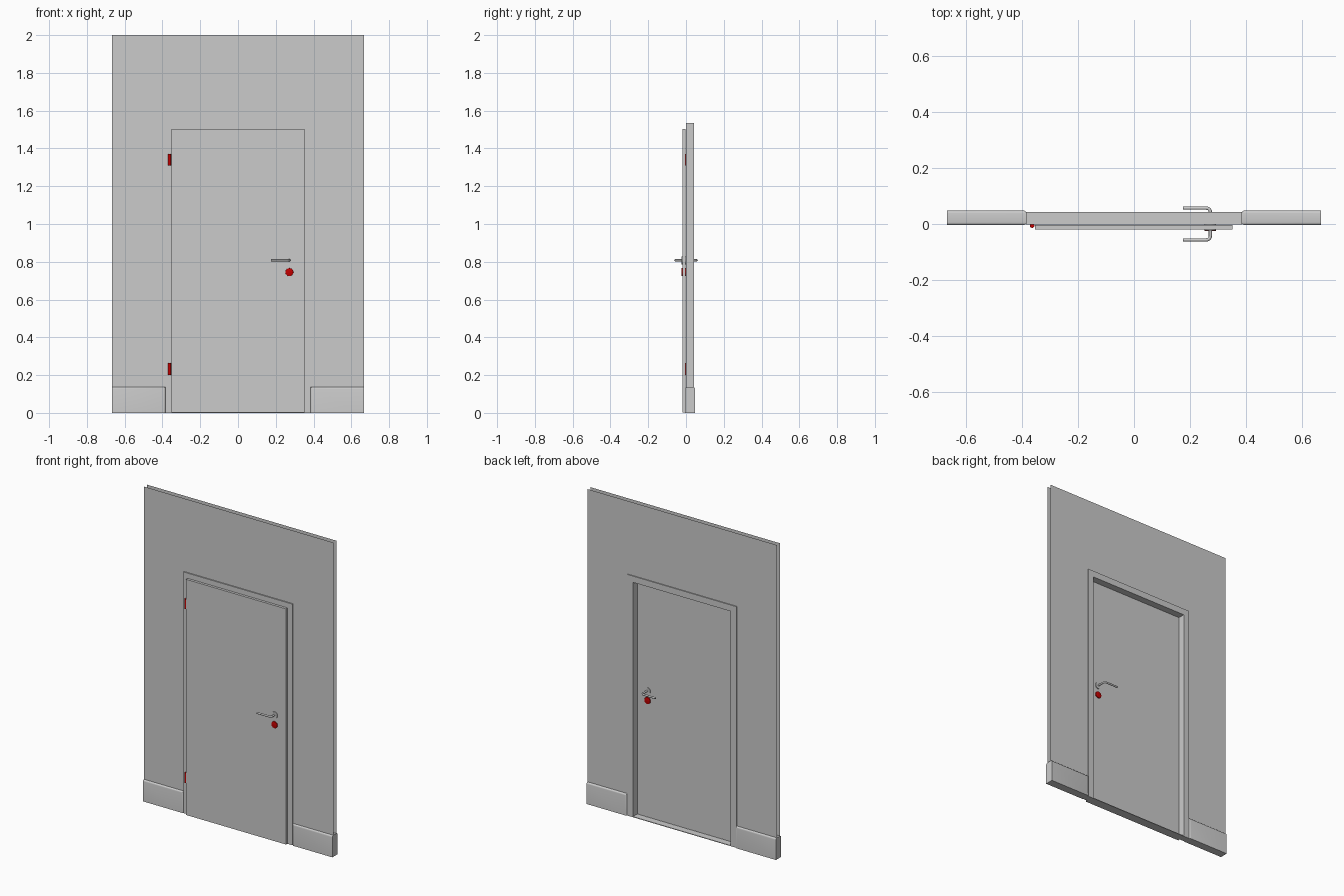
import bpy, bmesh, math
from mathutils import Matrix

if "Cube" in bpy.data.objects:
    bpy.data.objects.remove(bpy.data.objects["Cube"])

HALF_W, TOP = 0.667, 2.0          # wall extents
FRAME_W, FRAME_TOP = 0.384, 1.535  # frame outer size
FRAME_Y0, FRAME_Y1 = -0.001, 0.043
DOOR_Y0, DOOR_Y1 = -0.019, -0.003
HANDLE_X = 0.272

red = bpy.data.materials.new("red")
red.diffuse_color = (0.55, 0.0, 0.0, 1)
red.use_nodes = True
red.node_tree.nodes["Principled BSDF"].inputs["Base Color"].default_value = red.diffuse_color


def add_object(name, bm, mat=None):
    me = bpy.data.meshes.new(name)
    bmesh.ops.recalc_face_normals(bm, faces=bm.faces)
    bm.to_mesh(me)
    bm.free()
    ob = bpy.data.objects.new(name, me)
    bpy.context.collection.objects.link(ob)
    if mat:
        me.materials.append(mat)
    return ob


def box_bm(x0, x1, y0, y1, z0, z1):
    bm = bmesh.new()
    m = Matrix.Translation(((x0 + x1) / 2, (y0 + y1) / 2, (z0 + z1) / 2)) \
        @ Matrix.Diagonal((x1 - x0, y1 - y0, z1 - z0, 1))
    bmesh.ops.create_cube(bm, size=1, matrix=m)
    return bm


def arch_face(bm, out_w, out_t, in_w, in_t, y):
    pts = [(-out_w, 0), (-in_w, 0), (-in_w, in_t), (in_w, in_t),
           (in_w, 0), (out_w, 0), (out_w, out_t), (-out_w, out_t)]
    return bm.faces.new([bm.verts.new((x, y, z)) for x, z in pts])


def smooth(ob, angle=35):
    bpy.ops.object.select_all(action='DESELECT')
    ob.select_set(True)
    bpy.context.view_layer.objects.active = ob
    bpy.ops.object.shade_smooth_by_angle(angle=math.radians(angle))


def cylinder(name, loc, r, depth, axis, mat=None, chamfer=0.0):
    bm = bmesh.new()
    rot = Matrix.Rotation(math.pi / 2, 4, 'X') if axis == 'Y' else Matrix()
    bmesh.ops.create_cone(bm, cap_ends=True, segments=32, radius1=r, radius2=r,
                          depth=depth, matrix=Matrix.Translation(loc) @ rot)
    if chamfer:
        rims = [e for e in bm.edges if any(len(f.verts) > 4 for f in e.link_faces)]
        bmesh.ops.bevel(bm, geom=rims, offset=chamfer, segments=2, affect='EDGES', profile=0.5)
    ob = add_object(name, bm, mat)
    smooth(ob)
    return ob


# Wall: two open sheets, front and back
for name, y, flip in (("wall_front", 0.006, False), ("wall_back", 0.037, True)):
    bm = bmesh.new()
    arch_face(bm, HALF_W, TOP, FRAME_W - 0.004, FRAME_TOP - 0.004, y)
    ob = add_object(name, bm)
    n = ob.data.polygons[0].normal.y
    if (n > 0) != flip:
        ob.data.flip_normals()

# Door frame
bm = bmesh.new()
face = arch_face(bm, FRAME_W, FRAME_TOP, 0.344, 1.495, FRAME_Y0)
ext = bmesh.ops.extrude_face_region(bm, geom=[face], use_keep_orig=True)
for v in [g for g in ext["geom"] if isinstance(g, bmesh.types.BMVert)]:
    v.co.y = FRAME_Y1
add_object("door_frame", bm)

# Thin threshold and door leaf
add_object("threshold", box_bm(-0.344, 0.344, FRAME_Y0, FRAME_Y1, 0, 0.004))
add_object("door_leaf", box_bm(-0.353, 0.351, DOOR_Y0, DOOR_Y1, 0.003, 1.503))

# Skirting boards with rounded top and inner edges
for side, s in (("left", -1), ("right", 1)):
    x0, x1 = sorted((s * HALF_W, s * FRAME_W))
    bm = box_bm(x0, x1, -0.004, 0.048, 0, 0.137)
    edges = []
    for e in bm.edges:
        a, b = (v.co for v in e.verts)
        along_top = min(a.z, b.z) > 0.1 and abs(a.y - b.y) < 1e-4
        inner = abs(abs(a.x) - FRAME_W) < 1e-4 and abs(a.z - b.z) > 0.1
        if along_top or inner:
            edges.append(e)
    bmesh.ops.bevel(bm, geom=edges, offset=0.01, segments=4, affect='EDGES', profile=0.5)
    smooth(add_object("skirting_" + side, bm))

# Hinges
for name, z in (("hinge_upper", 1.34), ("hinge_lower", 0.233)):
    cylinder(name, (-0.363, -0.006, z), 0.008, 0.063, 'Z', red)

# Handle sets: rosette, lever and red lock cover on each face
for side, base, d in (("front", DOOR_Y0, -1), ("back", DOOR_Y1, 1)):
    cylinder("rosette_" + side, (HANDLE_X, base + d * 0.002, 0.807), 0.021, 0.006, 'Y')
    cylinder("lock_cover_" + side, (HANDLE_X, base + d * 0.002, 0.745), 0.021, 0.008, 'Y',
             red, 0.002)
    end = d * 0.0567
    r = 0.014
    path = [(HANDLE_X, base)]
    for i in range(7):
        t = math.radians(15 * i)
        path.append((HANDLE_X - r + r * math.cos(t), end - d * r + d * r * math.sin(t)))
    path.append((0.174, end))
    cu = bpy.data.curves.new("lever_path", 'CURVE')
    cu.dimensions = '3D'
    cu.bevel_depth = 0.0058
    cu.bevel_resolution = 3
    cu.use_fill_caps = True
    sp = cu.splines.new('POLY')
    sp.points.add(len(path) - 1)
    for p, (x, y) in zip(sp.points, path):
        p.co = (x, y, 0.808, 1)
    tmp = bpy.data.objects.new("lever_tmp", cu)
    bpy.context.collection.objects.link(tmp)
    bpy.context.view_layer.update()
    me = bpy.data.meshes.new_from_object(tmp.evaluated_get(bpy.context.evaluated_depsgraph_get()))
    bpy.data.objects.remove(tmp)
    lever = bpy.data.objects.new("lever_" + side, me)
    bpy.context.collection.objects.link(lever)
    smooth(lever, 50)
